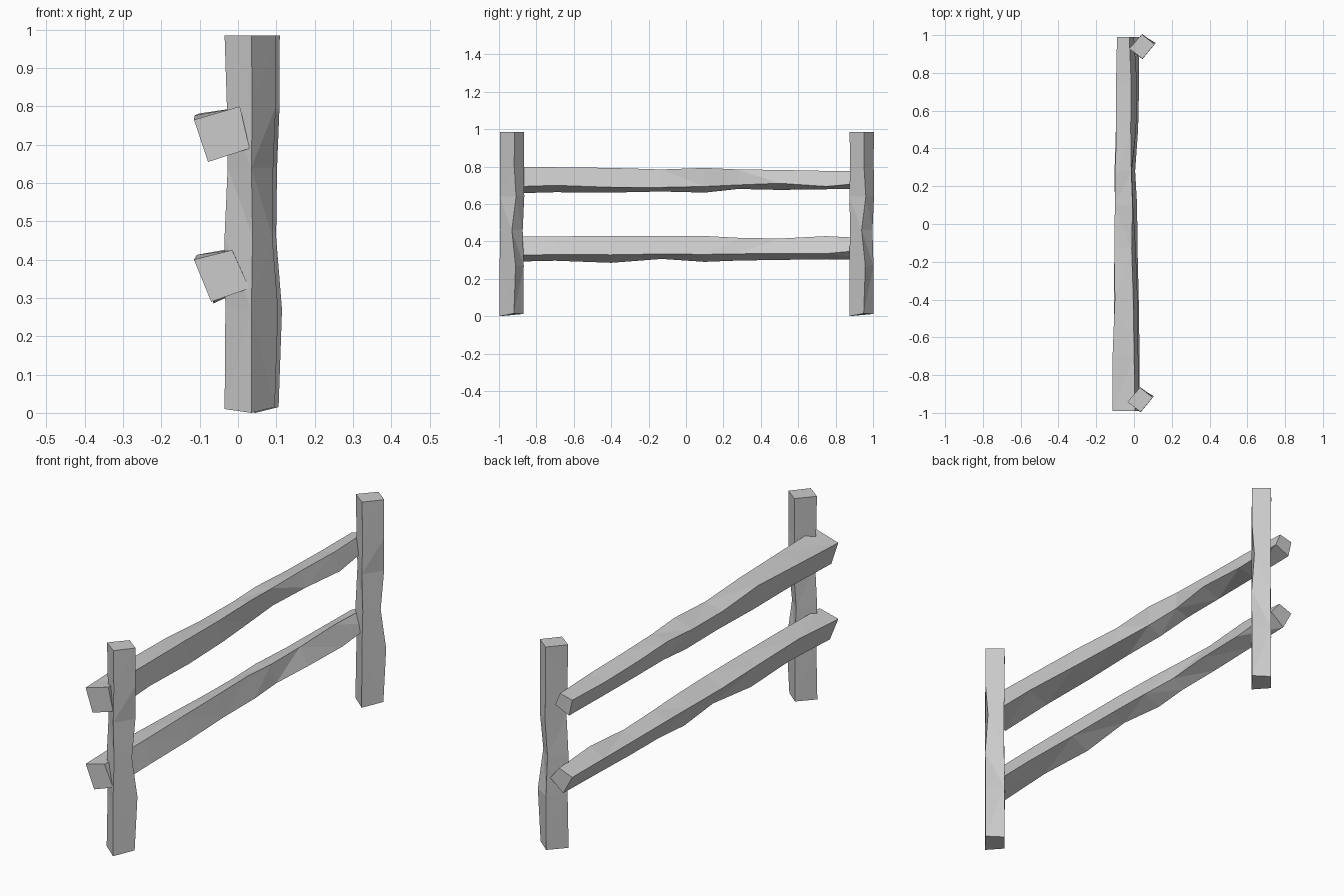
import bpy, bmesh
from mathutils import Vector


def hewn_beam(name, stations, start, end, nicks, place):
    """Loft a four-sided beam between two sections, with nicks {(station, corner): (du, dv)}."""
    bm = bmesh.new()
    rings = []
    for i, t in enumerate(stations):
        f = (t - stations[0]) / (stations[-1] - stations[0])
        ring = []
        for c in range(4):
            p = Vector(start[c]).lerp(Vector(end[c]), f) + Vector(nicks.get((i, c), (0, 0)))
            ring.append(bm.verts.new(place(p.x, p.y, t)))
        rings.append(ring)
    for a, b in zip(rings, rings[1:]):
        for c in range(4):
            d = (c + 1) % 4
            bm.faces.new((a[c], a[d], b[d], b[c]))
    bm.faces.new(rings[0])
    bm.faces.new(rings[-1])
    bmesh.ops.triangulate(bm, faces=[f for f in bm.faces])
    bmesh.ops.recalc_face_normals(bm, faces=bm.faces[:])
    mesh = bpy.data.meshes.new(name)
    bm.to_mesh(mesh)
    bm.free()
    obj = bpy.data.objects.new(name, mesh)
    bpy.context.collection.objects.link(obj)
    return obj


# Posts: diamond sections with corners left, front, right, back
post_foot = [(-.035, -.945), (.035, -.997), (.096, -.920), (.030, -.868)]
post_head = [(-.035, -.942), (.035, -.995), (.099, -.918), (.032, -.866)]
post_nicks = {
    (1, 2): (.008, .008), (1, 0): (.002, .004),
    (2, 2): (-.008, -.012), (2, 3): (-.004, -.006), (2, 1): (.003, .003),
    (3, 2): (-.006, .010), (3, 0): (.008, .002), (3, 3): (.003, .002),
    (4, 0): (.006, -.002), (4, 1): (.002, .002),
}
for name, dx, dy in (("front_post", 0, 0), ("back_post", .01, 1.87)):
    post = hewn_beam(name, [.005, .27, .46, .64, .80, .985], post_foot, post_head, post_nicks,
                     lambda u, v, t: (u + dx, v + dy, t))
    # slightly uneven foot
    low = sorted(post.data.vertices, key=lambda v: v.co.z)[:4]
    for v, z in zip(sorted(low, key=lambda v: v.co.x), (.01, .012, .0, .015)):
        v.co.z = z

# Rails: tilted square sections with corners left, top, right, bottom
rail_y = [-.99, -.70, -.40, -.13, .10, .28, .50, .75, .99]


def along_y(u, v, t):
    return (u, t, v)


hewn_beam("upper_rail", rail_y,
          [(-.115, .765), (.005, .800), (.030, .690), (-.078, .655)],
          [(-.090, .760), (-.025, .776), (.000, .715), (-.073, .682)],
          {(1, 0): (-.002, .012), (1, 2): (-.003, .006), (1, 3): (0, .004),
           (2, 0): (.006, .018), (2, 2): (-.002, -.008), (2, 3): (0, -.002),
           (3, 1): (-.004, -.005), (3, 2): (-.008, -.012),
           (4, 1): (.004, .006), (4, 2): (-.018, -.010), (4, 3): (.004, -.009),
           (5, 2): (-.022, -.004), (5, 3): (-.004, .008), (5, 0): (.002, .010),
           (6, 2): (.004, .002), (6, 3): (.002, .000),
           (7, 1): (.006, -.002), (7, 2): (.012, -.018), (7, 0): (-.002, -.004)},
          along_y)

hewn_beam("lower_rail", rail_y,
          [(-.115, .400), (-.015, .425), (.030, .325), (-.070, .290)],
          [(-.090, .390), (-.020, .416), (.027, .357), (-.042, .302)],
          {(1, 0): (.004, .014), (1, 1): (.004, .003), (1, 3): (.004, .005),
           (2, 0): (.002, .008), (2, 1): (.003, .007), (2, 2): (-.004, -.006), (2, 3): (-.002, -.008),
           (3, 1): (.002, .009), (3, 2): (-.010, -.006), (3, 3): (.006, .011),
           (4, 1): (-.002, .009), (4, 2): (-.012, -.012), (4, 3): (-.006, -.006),
           (5, 0): (-.004, .004), (5, 2): (-.022, -.012),
           (6, 1): (-.004, -.003), (6, 2): (-.006, -.013), (6, 3): (-.006, .002),
           (7, 1): (.004, .011), (7, 2): (.000, -.018), (7, 3): (-.006, .004)},
          along_y)
